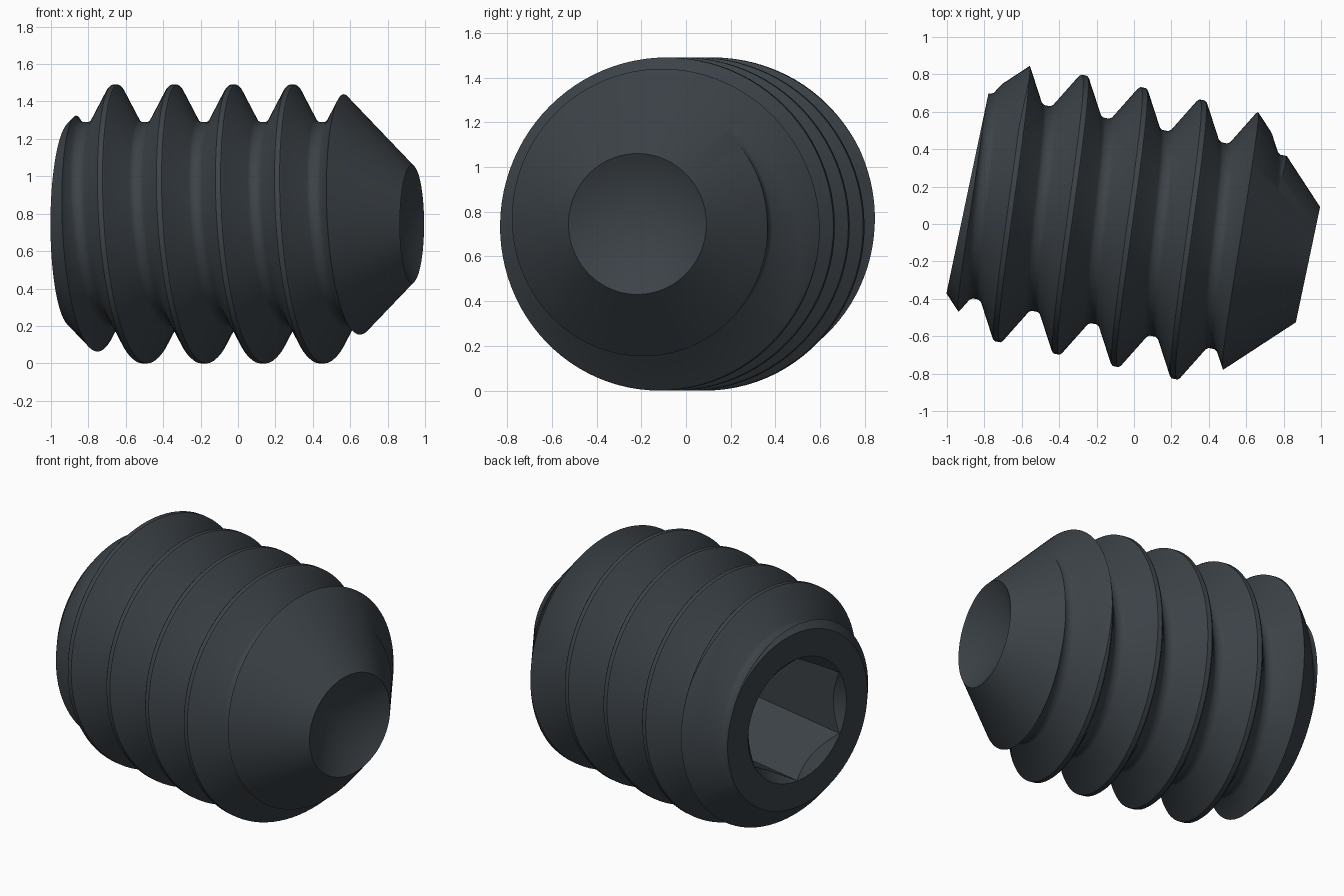
import bpy, bmesh, math
from mathutils import Matrix

if "Cube" in bpy.data.objects:
    bpy.data.objects.remove(bpy.data.objects["Cube"])

SEGS = 96
PITCH = 0.3225
HALF = 0.93            # half length along the screw axis
TURNS = 8


def finish(bm, name):
    bmesh.ops.recalc_face_normals(bm, faces=bm.faces[:])
    me = bpy.data.meshes.new(name)
    bm.to_mesh(me)
    bm.free()
    ob = bpy.data.objects.new(name, me)
    bpy.context.collection.objects.link(ob)
    return ob


def point(s, r, a):
    return (s, r * math.cos(a), r * math.sin(a))


def lathe(name, pts, segs, offset=0.0):
    """Closed solid of revolution round x; first and last points lie on the axis."""
    bm = bmesh.new()
    rings = [[bm.verts.new(point(s, r, offset + 2 * math.pi * i / segs)) for i in range(segs)]
             for s, r in pts[1:-1]]
    for a, b in zip(rings, rings[1:]):
        for i in range(segs):
            k = (i + 1) % segs
            bm.faces.new((a[i], a[k], b[k], b[i]))
    for ring, (s, _) in ((rings[0], pts[0]), (rings[-1], pts[-1])):
        c = bm.verts.new((s, 0, 0))
        for i in range(segs):
            bm.faces.new((ring[i], ring[(i + 1) % segs], c))
    return finish(bm, name)


def helical_thread(name):
    """Endless right-handed thread, one profile per pitch, closed with fans."""
    h = PITCH / 2
    half = [(0.014, 0.745), (0.023, 0.737), (h - 0.036, 0.557), (h - 0.017, 0.545)]
    prof = half + [(PITCH - u, r) for u, r in reversed(half)]
    n = len(prof)
    rows = n * TURNS
    start = -0.126 - 4 * PITCH
    bm = bmesh.new()
    cols = []
    for i in range(SEGS):
        col = []
        for j in range(rows + 1 + (n if i == 0 else 0)):
            u, r = prof[j % n]
            s = start + PITCH * (j // n + i / SEGS) + u
            col.append(bm.verts.new(point(s, r, 2 * math.pi * i / SEGS)))
        cols.append(col)
    for i in range(SEGS):
        nxt, shift = (cols[i + 1], 0) if i < SEGS - 1 else (cols[0], n)
        for j in range(rows):
            bm.faces.new((cols[i][j], nxt[j + shift], nxt[j + 1 + shift], cols[i][j + 1]))
    open_edges = [e for e in bm.edges if e.is_boundary]
    ends = {-1: bm.verts.new((-1.25, 0, 0)), 1: bm.verts.new((1.35, 0, 0))}
    for e in open_edges:
        a, b = e.verts
        bm.faces.new((a, b, ends[1 if a.co.x > 0 else -1]))
    return finish(bm, name)


def cut(ob, tool, operation):
    m = ob.modifiers.new(operation, 'BOOLEAN')
    m.operation, m.object, m.solver = operation, tool, 'EXACT'
    bpy.ops.object.modifier_apply(modifier=m.name)
    bpy.data.objects.remove(tool, do_unlink=True)


# Threaded body
screw = helical_thread("set_screw")
bpy.context.view_layer.objects.active = screw
screw.select_set(True)

# Blank: countersink, flat rim, 45 degree chamfers and hollow cup point
blank = lathe("blank", [(-HALF + 0.384, 0), (-HALF, 0.384), (-HALF, 0.548), (-0.698, 0.78),
                        (0.465, 0.78), (HALF, 0.315), (0.75, 0)], SEGS)
cut(screw, blank, 'INTERSECT')

# Hexagonal drive socket
socket = lathe("socket", [(-1.2, 0), (-1.2, 0.382), (-0.23, 0.382), (-0.23, 0)], 6, math.pi / 2)
cut(screw, socket, 'DIFFERENCE')

# Dark steel finish
steel = bpy.data.materials.new("dark_steel")
steel.diffuse_color = (0.045, 0.055, 0.064, 1)
steel.use_nodes = True
steel.node_tree.nodes["Principled BSDF"].inputs["Base Color"].default_value = steel.diffuse_color
screw.data.materials.clear()
screw.data.materials.append(steel)
for p in screw.data.polygons:
    p.material_index = 0

# Turn the axis slightly and rest the crests on the floor
screw.data.transform(Matrix.Translation((0.02, -0.026, 0.745)) @ Matrix.Rotation(math.radians(-11.87), 4, 'Z'))
bpy.ops.object.shade_smooth_by_angle(angle=math.radians(40))
